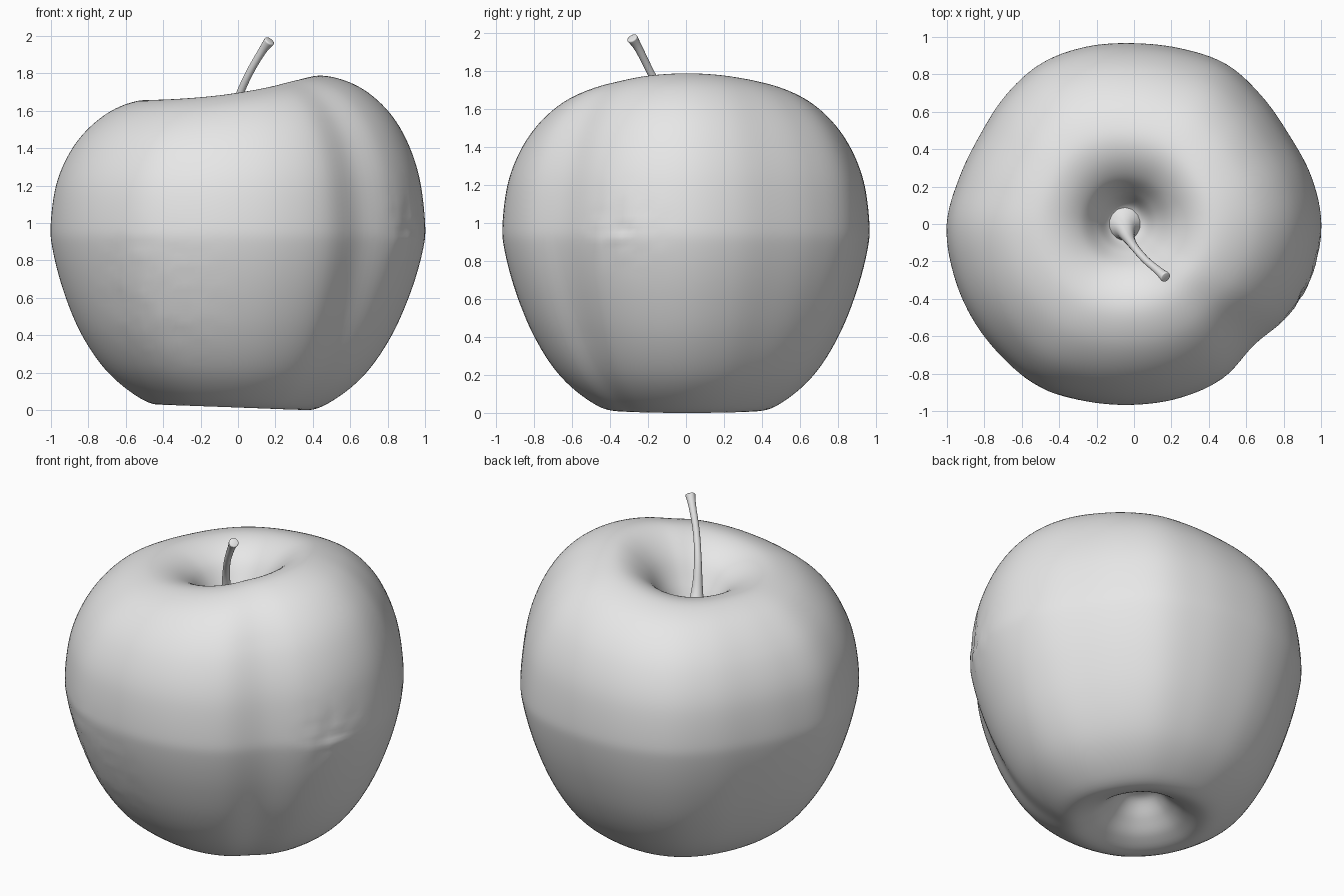
import bpy, bmesh, math
from mathutils import Vector, noise

cube = bpy.data.objects.get("Cube")
if cube:
    bpy.data.objects.remove(cube, do_unlink=True)


def material(name, rgb):
    mat = bpy.data.materials.new(name)
    mat.use_nodes = True
    colour = (*rgb, 1.0)
    mat.diffuse_color = colour
    mat.node_tree.nodes["Principled BSDF"].inputs["Base Color"].default_value = colour
    return mat


def spline(points, t, closed=False):
    """Catmull-Rom through points, t from 0 to 1."""
    n = len(points)
    spans = n if closed else n - 1
    i = min(int(t * spans), spans - 1)
    u = t * spans - i
    pick = lambda k: points[k % n] if closed else points[max(0, min(n - 1, k))]
    a, b, c, d = (pick(i + k) for k in (-1, 0, 1, 2))
    return 0.5 * (2 * b + (c - a) * u + (2 * a - 5 * b + 4 * c - d) * u * u
                  + (3 * b - a - 3 * c + d) * u ** 3)


def skin(name, rings, mat):
    """Join rings of points into a closed, smooth body."""
    bm = bmesh.new()
    loops = [[bm.verts.new(p) for p in ring] for ring in rings]
    n = len(loops[0])
    for low, high in zip(loops, loops[1:]):
        for k in range(n):
            j = (k + 1) % n
            bm.faces.new((low[k], low[j], high[j], high[k]))
    bm.faces.new(loops[0][::-1])
    bm.faces.new(loops[-1])
    bmesh.ops.recalc_face_normals(bm, faces=bm.faces)
    for face in bm.faces:
        face.smooth = True
    mesh = bpy.data.meshes.new(name)
    bm.to_mesh(mesh)
    bm.free()
    mesh.materials.append(mat)
    obj = bpy.data.objects.new(name, mesh)
    bpy.context.collection.objects.link(obj)
    return obj


def smooth(x):
    x = max(0.0, min(1.0, x))
    return x * x * (3 - 2 * x)


grey = material("plain grey", (0.8, 0.8, 0.8))

# Fruit: half profile (radius, height) from the bottom pit to the stem pit
profile = [Vector(p) for p in (
    (0.004, 0.23), (0.09, 0.21), (0.18, 0.12), (0.28, 0.04), (0.41, 0.0),
    (0.55, 0.065), (0.7, 0.2), (0.83, 0.4), (0.93, 0.64), (0.99, 0.86),
    (1.0, 1.0), (0.97, 1.22), (0.9, 1.4), (0.8, 1.54), (0.66, 1.65),
    (0.5, 1.705), (0.37, 1.69), (0.25, 1.61), (0.16, 1.48), (0.09, 1.36),
    (0.004, 1.33))]

# Lobed outline: radius at every 15 degrees from +x
outline = [1.0, .98, .955, .965, .985, .97, .965, .98, .99, .97, .95, .965,
           1.0, 1.0, 1.0, 1.0, 1.005, .98, .965, .96, .95, .91, .96, .99]

# Rough skin: centre, reach, strength
rough_patches = [(Vector((0.92, -0.33, 1.0)), 0.33, 0.012),
                 (Vector((-0.45, -0.8, 0.6)), 0.55, 0.007)]


def fruit_point(t, turn):
    r, z = spline(profile, t)
    angle = turn * math.tau
    c, s = math.cos(angle), math.sin(angle)
    lobe = spline(outline, turn, closed=True)
    radius = r * (1 + (lobe - 1) * min(1, r * 1.2))
    # uneven shoulder, higher on the left, and a slightly tilted base
    rim = smooth(r / 0.45)
    top = smooth((z - 0.9) / 0.8) if t > 0.3 else 0
    z += top * rim * (0.065 * c + 0.015 * math.cos(2 * angle))
    z += (1 - smooth(z / 0.6)) * rim * 0.015 * (1 - c)
    drift = 1 - r
    p = Vector((radius * c - 0.045 * drift, radius * s + 0.01 * drift, z))
    out = Vector((c, s, 0))
    for centre, reach, strength in rough_patches:
        fade = smooth(1 - (p - centre).length / reach)
        if fade > 0:
            p += out * fade * strength * noise.noise(p * 16)
    return p


ROWS, COLS = 120, 144
skin("fruit", [[fruit_point(i / ROWS, k / COLS) for k in range(COLS)]
               for i in range(ROWS + 1)], grey)

# Stem: flared foot, thin shaft and knobbed tip
path = [Vector(p) for p in ((-0.05, -0.01, 1.31), (-0.045, -0.03, 1.39),
                            (-0.03, -0.07, 1.5), (0.0, -0.12, 1.66),
                            (0.06, -0.19, 1.8), (0.13, -0.25, 1.92),
                            (0.17, -0.285, 1.975))]
widths = [0.12, 0.06, 0.034, 0.022, 0.02, 0.022, 0.03]


def stem_ring(t):
    centre = spline(path, t)
    axis = (spline(path, min(1, t + 0.01)) - spline(path, max(0, t - 0.01))).normalized()
    side = axis.cross(Vector((0, 1, 0))).normalized()
    other = axis.cross(side)
    w = spline(widths, t)
    return [centre + w * (side * math.cos(a) + other * math.sin(a))
            for a in (math.tau * k / 16 for k in range(16))]


stem = skin("stem", [stem_ring(i / 36) for i in range(37)], grey)
bevel = stem.modifiers.new("soft tip", "BEVEL")
bevel.width = 0.008
bevel.segments = 2
